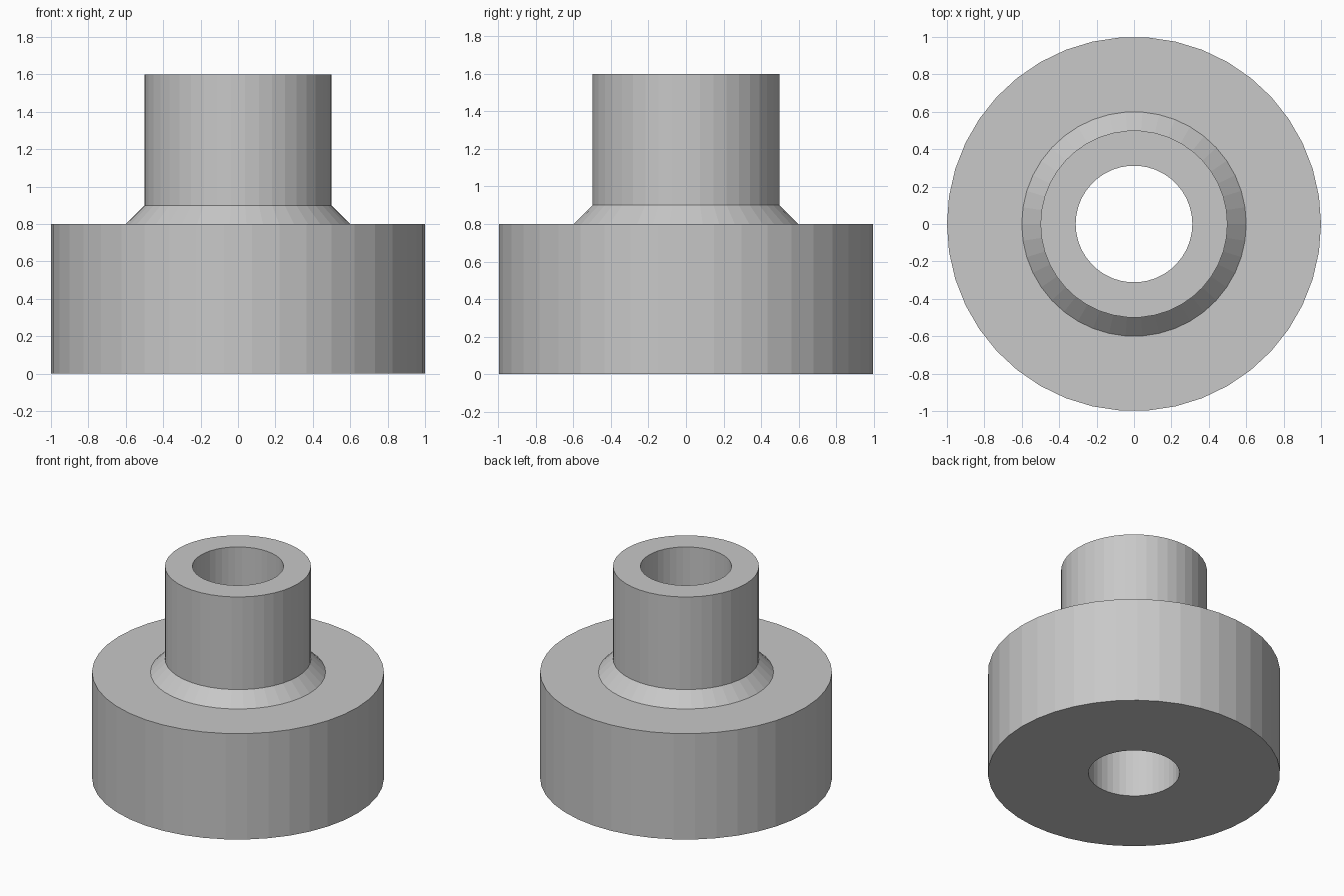
import bpy
import bmesh
from math import cos, sin, tau

cube = bpy.data.objects.get("Cube")
if cube:
    bpy.data.objects.remove(cube, do_unlink=True)

SIDES = 42

# One plain grey for the whole part
grey = bpy.data.materials.new("plain grey")
grey.use_nodes = True
colour = (0.58, 0.58, 0.58, 1)
grey.diffuse_color = colour
grey.node_tree.nodes["Principled BSDF"].inputs["Base Color"].default_value = colour


def lathe(name, profile):
    """Turn a closed (radius, height) profile around z, with flat facets."""
    bm = bmesh.new()
    rings = [[bm.verts.new((r * cos(tau * i / SIDES), r * sin(tau * i / SIDES), z))
              for i in range(SIDES)] for r, z in profile]
    for k, ring in enumerate(rings):
        above = rings[(k + 1) % len(rings)]
        for i in range(SIDES):
            j = (i + 1) % SIDES
            bm.faces.new((ring[i], ring[j], above[j], above[i]))
    bmesh.ops.recalc_face_normals(bm, faces=bm.faces)
    mesh = bpy.data.meshes.new(name)
    bm.to_mesh(mesh)
    bm.free()
    mesh.materials.append(grey)
    obj = bpy.data.objects.new(name, mesh)
    bpy.context.collection.objects.link(obj)
    return obj


# Wide base, sloped collar and narrow neck, with a straight bore all the way through
BORE, NECK, COLLAR, BASE = 0.312, 0.5, 0.6, 1.0
lathe("bored_stepped_hub", [
    (BORE, 0), (BASE, 0), (BASE, 0.8), (COLLAR, 0.8),
    (NECK, 0.9), (NECK, 1.6), (BORE, 1.6),
])
